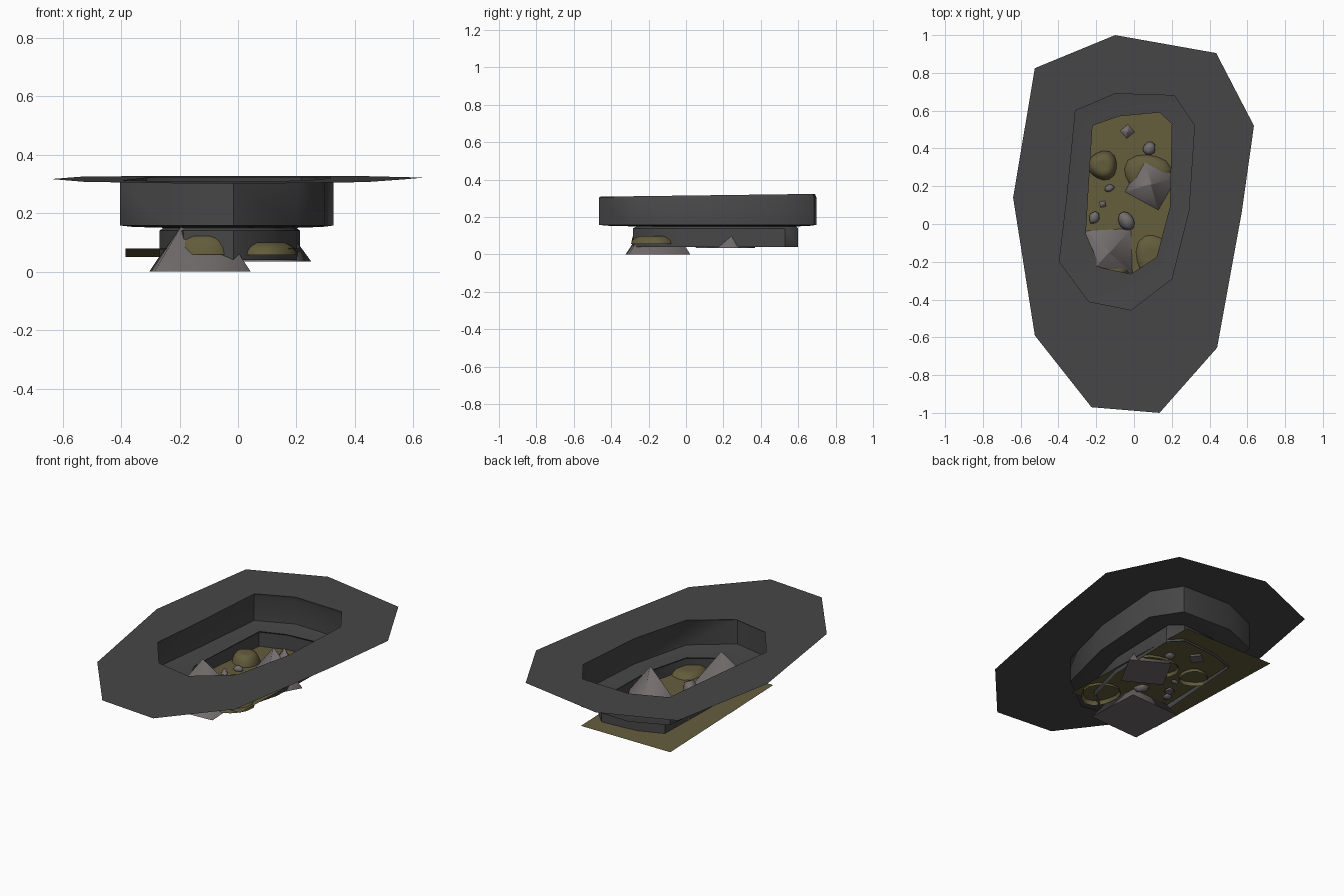
import bpy, bmesh, math, random
from mathutils import Matrix, Vector

if "Cube" in bpy.data.objects:
    bpy.data.objects.remove(bpy.data.objects["Cube"])

random.seed(4)


def material(name, rgb):
    m = bpy.data.materials.new(name)
    m.diffuse_color = (*rgb, 1)
    m.use_nodes = True
    m.node_tree.nodes["Principled BSDF"].inputs["Base Color"].default_value = m.diffuse_color
    return m


GROUND = material("dark_grey_ground", (0.062, 0.062, 0.062))
MUD = material("olive_mud", (0.125, 0.108, 0.045))
STONE = material("warm_grey_stone", (0.17, 0.15, 0.152))


def finish(name, bm, mat, angle=40):
    mesh = bpy.data.meshes.new(name)
    bm.to_mesh(mesh)
    bm.free()
    ob = bpy.data.objects.new(name, mesh)
    bpy.context.collection.objects.link(ob)
    mesh.materials.append(mat)
    bpy.ops.object.select_all(action='DESELECT')
    bpy.context.view_layer.objects.active = ob
    ob.select_set(True)
    bpy.ops.object.shade_smooth_by_angle(angle=math.radians(angle))
    return ob


# Ground sheet and stepped crater wall: matching ten-point loops
outer = [(-.10, 1.0), (.435, .905), (.635, .52), (.57, .06), (.44, -.655),
         (.135, -1.0), (-.225, -.97), (-.525, -.59), (-.64, .14), (-.525, .825)]
rim = [(-.10, .69), (.215, .68), (.32, .52), (.29, .07), (.20, -.29),
       (-.015, -.455), (-.24, -.41), (-.395, -.20), (-.355, .14), (-.31, .60)]
inner = [(-.08, .57), (.135, .59), (.20, .53), (.19, .09), (.12, -.175),
         (-.015, -.265), (-.18, -.23), (-.255, -.05), (-.24, .20), (-.22, .52)]


def ground_z(y):
    return 0.315 + 0.013 * y


def between(t):
    return [(a[0] + (b[0] - a[0]) * t, a[1] + (b[1] - a[1]) * t)
            for a, b in zip(rim, inner)]


bm = bmesh.new()
loops = [[bm.verts.new((x, y, ground_z(y))) for x, y in pts] for pts in (outer, rim)]
# (fraction from rim to inner outline, height)
for t, z in [(-.06, .304), (-.06, .158), (.25, .153), (1.0, .150), (.90, .140), (.90, .040)]:
    loops.append([bm.verts.new((x, y, z)) for x, y in between(t)])
for a, b in zip(loops, loops[1:]):
    for i in range(10):
        j = (i + 1) % 10
        bm.faces.new((a[j], b[j], b[i], a[i]))
bmesh.ops.recalc_face_normals(bm, faces=bm.faces)
if sum(f.normal.z for f in bm.faces[:] if f.calc_area() > .05) < 0:
    bmesh.ops.reverse_faces(bm, faces=bm.faces)
finish("crater_ground", bm, GROUND, 45)


# Sloping mud floor
def floor_z(y):
    return 0.08 - 0.03 * (y + .28) / .98


bm = bmesh.new()
bm.faces.new([bm.verts.new((x, y, floor_z(y)))
              for x, y in [(-.385, -.28), (.21, -.28), (.21, .70), (-.385, .70)]])
finish("mud_floor", bm, MUD)


# Flat-topped mud mounds
def mound(name, x, y, rx, ry, top):
    bm = bmesh.new()
    base = floor_z(y) - .02
    bmesh.ops.create_uvsphere(bm, u_segments=14, v_segments=10, radius=1)
    bmesh.ops.delete(bm, geom=[v for v in bm.verts if v.co.z < -.1], context='VERTS')
    for v in bm.verts:
        h = min(1, max(0, v.co.z) * 1.25)
        wob = 1 + .06 * math.sin(3 * math.atan2(v.co.y, v.co.x) + x * 9)
        v.co = Vector((x + v.co.x * rx * wob, y + v.co.y * ry * wob, base + (top - base) * h))
    finish(name, bm, MUD, 60)


mound("left_mound", -.165, .31, .08, .08, .12)
mound("right_mound", .07, .27, .13, .105, .095)
mound("front_right_mound", .10, -.17, .10, .12, .10)
mound("front_left_mound", -.11, -.235, .10, .055, .122)


# Four-sided pointed rocks
def spike(name, x, y, z0, z1, half, turn):
    bm = bmesh.new()
    bmesh.ops.create_cone(bm, cap_ends=True, segments=4, radius1=half * math.sqrt(2),
                          radius2=0.004, depth=z1 - z0)
    bmesh.ops.rotate(bm, verts=bm.verts, matrix=Matrix.Rotation(math.radians(45 + turn), 3, 'Z'))
    bmesh.ops.translate(bm, verts=bm.verts, vec=(x, y, (z0 + z1) / 2))
    finish(name, bm, STONE, 85)


spike("large_front_rock", -.13, -.15, 0, .26, .165, 3)
spike("large_back_rock", .09, .21, .035, .25, .118, -29)
spike("small_back_spike", -.035, .49, .04, .11, .034, 40)
spike("small_left_spike", -.165, .105, .05, .10, .022, 10)


# Loose rounded stones
def pebble(name, x, y, r, stretch, turn):
    bm = bmesh.new()
    bmesh.ops.create_icosphere(bm, subdivisions=2, radius=r)
    for v in bm.verts:
        v.co *= random.uniform(.9, 1.1)
        v.co.x *= stretch
    bmesh.ops.rotate(bm, verts=bm.verts, matrix=Matrix.Rotation(math.radians(turn), 3, 'Z'))
    bmesh.ops.translate(bm, verts=bm.verts, vec=(x, y, floor_z(y) + r * .4))
    finish(name, bm, STONE, 60)


for i, p in enumerate([(.08, .40, .033, 1.1, 50), (-.13, .19, .019, 1.4, 20),
                       (-.21, .035, .027, 1.3, 70), (-.04, .015, .040, 1.25, 120)]):
    pebble(f"pebble_{i + 1}", *p)
